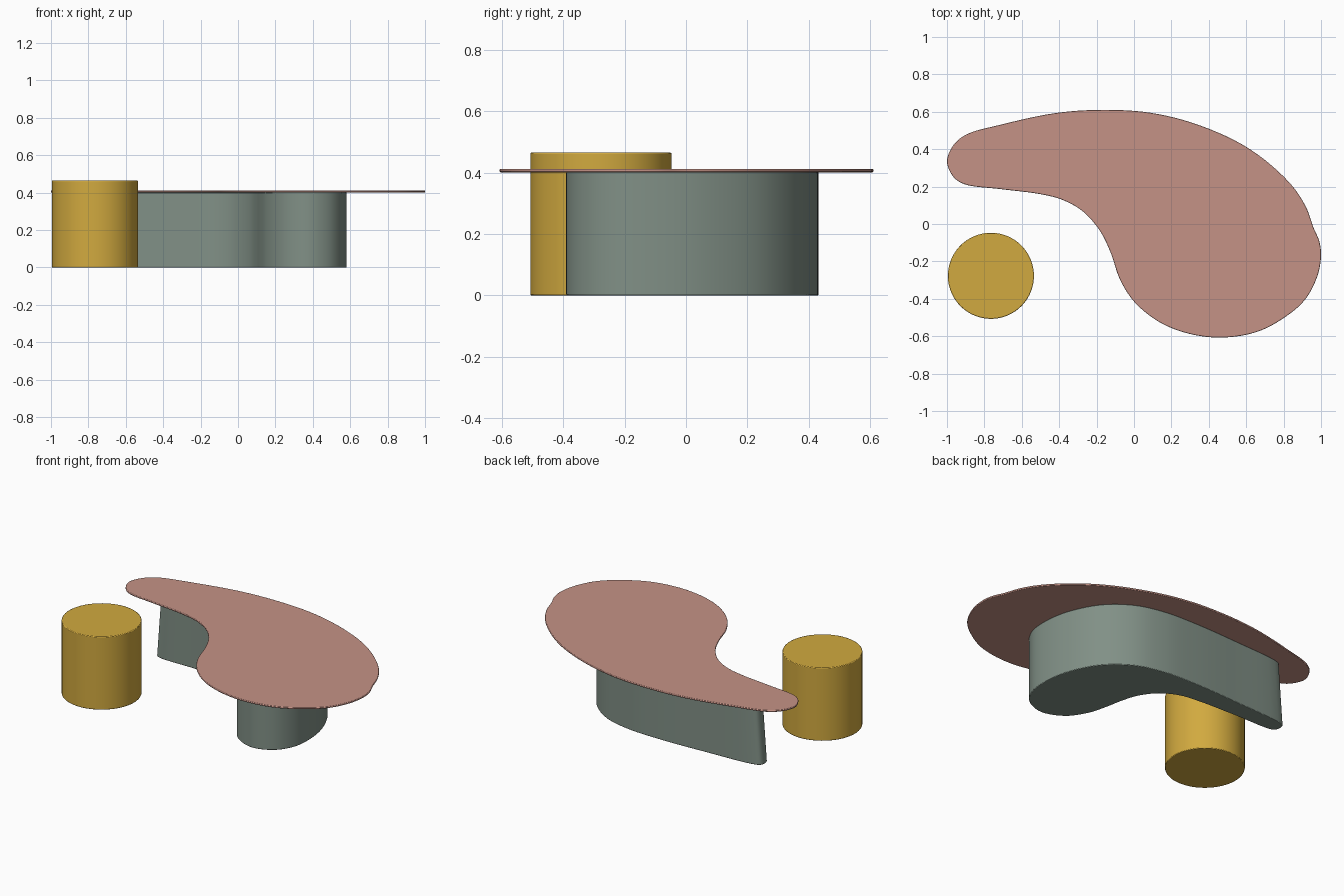
import bpy, bmesh, math
from mathutils import Vector

if "Cube" in bpy.data.objects:
    bpy.data.objects.remove(bpy.data.objects["Cube"])


def material(name, color):
    m = bpy.data.materials.new(name)
    m.diffuse_color = (*color, 1)
    m.use_nodes = True
    m.node_tree.nodes["Principled BSDF"].inputs["Base Color"].default_value = m.diffuse_color
    return m


def smooth_loop(pts, steps=6):
    """Closed centripetal Catmull-Rom curve through the outline points."""
    out, n = [], len(pts)
    P = [Vector(p) for p in pts]
    for i in range(n):
        a, b, c, d = (P[(i + k) % n] for k in (-1, 0, 1, 2))
        t1 = (b - a).length ** 0.5
        t2 = t1 + (c - b).length ** 0.5
        t3 = t2 + (d - c).length ** 0.5
        for s in range(steps):
            t = t1 + (t2 - t1) * s / steps
            a1 = a * ((t1 - t) / t1) + b * (t / t1)
            a2 = b * ((t2 - t) / (t2 - t1)) + c * ((t - t1) / (t2 - t1))
            a3 = c * ((t3 - t) / (t3 - t2)) + d * ((t - t2) / (t3 - t2))
            b1 = a1 * ((t2 - t) / t2) + a2 * (t / t2)
            b2 = a2 * ((t3 - t) / (t3 - t1)) + a3 * ((t - t1) / (t3 - t1))
            out.append(b1 * ((t2 - t) / (t2 - t1)) + b2 * ((t - t1) / (t2 - t1)))
    return out


def slab(name, loop, z0, z1, mat, bevel, lean=None):
    """Extrude an outline from z0 to z1; lean moves the bottom points."""
    bm = bmesh.new()
    low = [bm.verts.new((*(lean(p) if lean else p), z0)) for p in loop]
    top = [bm.verts.new((*p, z1)) for p in loop]
    n = len(loop)
    for i in range(n):
        j = (i + 1) % n
        bm.faces.new((low[i], low[j], top[j], top[i]))
    bm.faces.new(top)
    bm.faces.new(low[::-1])
    bmesh.ops.recalc_face_normals(bm, faces=bm.faces)
    me = bpy.data.meshes.new(name)
    bm.to_mesh(me)
    bm.free()
    me.materials.append(mat)
    ob = bpy.data.objects.new(name, me)
    bpy.context.collection.objects.link(ob)
    mod = ob.modifiers.new("soft_edge", 'BEVEL')
    mod.width, mod.segments, mod.limit_method = bevel, 2, 'ANGLE'
    mod.angle_limit = math.radians(50)
    bpy.ops.object.select_all(action='DESELECT')
    ob.select_set(True)
    bpy.context.view_layer.objects.active = ob
    bpy.ops.object.shade_smooth_by_angle(angle=math.radians(40))
    return ob


pink = material("tabletop_pink", (0.56, 0.29, 0.24))
green = material("base_grey_green", (0.22, 0.28, 0.24))
gold = material("stool_gold", (0.64, 0.40, 0.05))

# Thin free-form tabletop
top_outline = [
    (-0.893, 0.48), (-0.717, 0.53), (-0.42, 0.593), (-0.18, 0.61),
    (0.086, 0.595), (0.353, 0.527), (0.62, 0.40), (0.834, 0.218),
    (0.92, 0.09), (0.96, -0.02), (0.99, -0.09), (1.0, -0.168),
    (0.98, -0.28), (0.91, -0.41), (0.78, -0.516), (0.647, -0.58),
    (0.47, -0.607), (0.30, -0.588), (0.14, -0.527), (0.005, -0.42),
    (-0.075, -0.297), (-0.123, -0.158), (-0.18, -0.04), (-0.273, 0.067),
    (-0.385, 0.13), (-0.503, 0.16), (-0.717, 0.187), (-0.904, 0.212),
    (-0.963, 0.249), (-1.0, 0.334), (-0.963, 0.425)]
slab("tabletop", smooth_loop(top_outline), 0.401, 0.412, pink, 0.003)

# Boomerang-shaped solid base, its narrow end flaring slightly toward the floor
base_outline = [
    (-0.75, 0.395), (-0.4, 0.423), (-0.1, 0.432), (0.12, 0.42),
    (0.3, 0.37), (0.45, 0.255), (0.55, 0.07), (0.58, -0.1),
    (0.565, -0.24), (0.495, -0.345), (0.37, -0.39), (0.235, -0.335),
    (0.155, -0.22), (0.12, -0.1), (0.1, 0.0), (0.065, 0.11),
    (-0.01, 0.21), (-0.12, 0.27), (-0.26, 0.29), (-0.5, 0.30),
    (-0.745, 0.308), (-0.765, 0.325), (-0.768, 0.375)]


def flare(p):
    return (p.x - 0.03 * max(0, -p.x - 0.5) / 0.26, p.y)


slab("table_base", smooth_loop(base_outline), 0.0, 0.402, green, 0.004, flare)

# Round side stool
circle = [Vector((-0.765 + 0.23 * math.cos(a), -0.277 + 0.23 * math.sin(a)))
          for a in (math.tau * i / 96 for i in range(96))]
slab("side_stool", circle, 0.0, 0.465, gold, 0.004)
